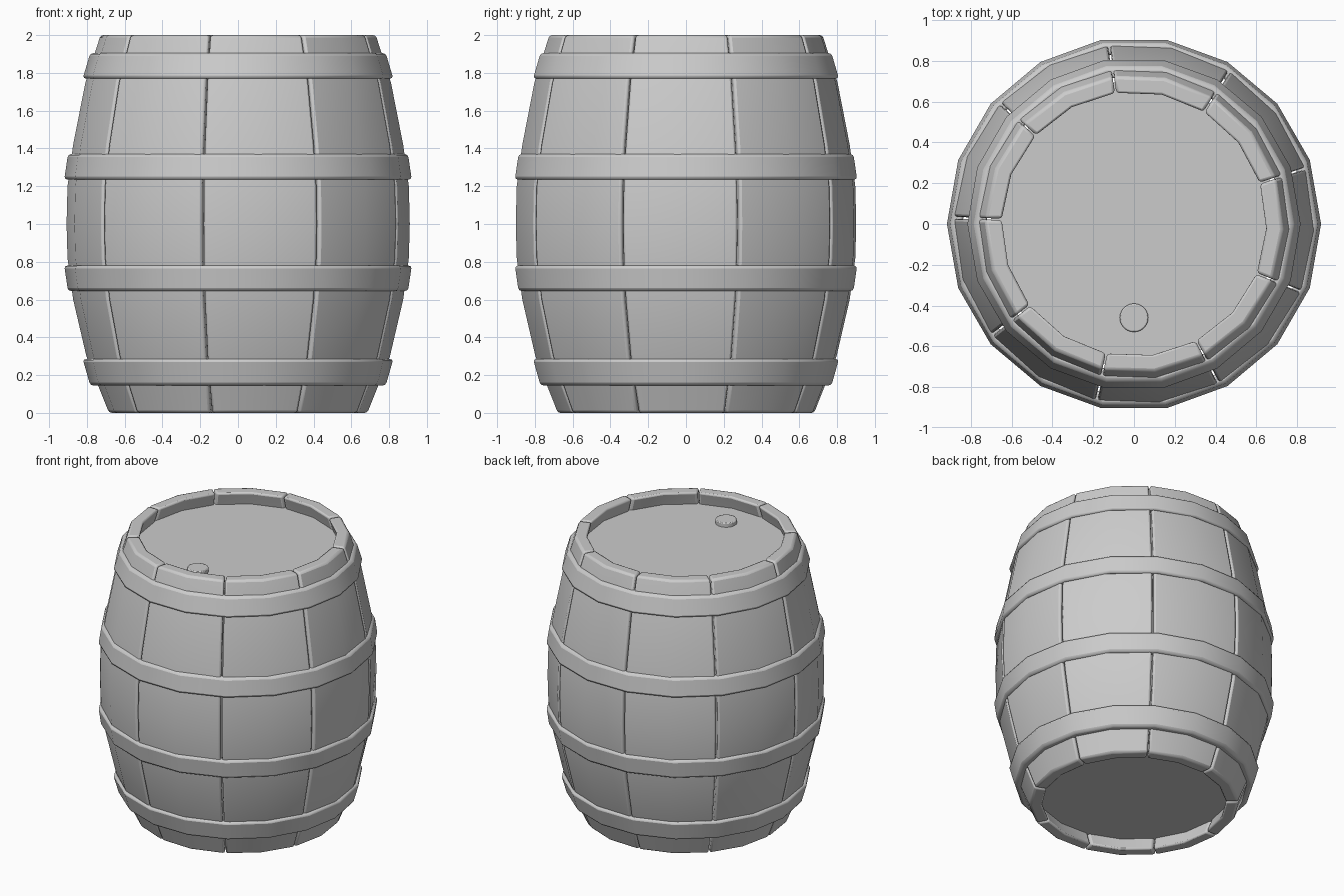
import bpy, bmesh
from math import sin, cos, radians, tau

cube = bpy.data.objects.get("Cube")
if cube:
    bpy.data.objects.remove(cube, do_unlink=True)

grey = bpy.data.materials.new("plain grey")
grey.use_nodes = True
COLOUR = (0.6, 0.6, 0.6, 1)
grey.diffuse_color = COLOUR
grey.node_tree.nodes["Principled BSDF"].inputs["Base Color"].default_value = COLOUR


def polar(r, angle, z):
    return (r * cos(angle), r * sin(angle), z)


def sweep(name, section, angles, closed, bevel):
    """Sweep a closed (radius, z) section around the upright axis."""
    bm = bmesh.new()
    loops = [[bm.verts.new(polar(r, a, z)) for r, z in section] for a in angles]
    pairs = list(zip(loops, loops[1:]))
    if closed:
        pairs.append((loops[-1], loops[0]))
    n = len(section)
    for a, b in pairs:
        for i in range(n):
            j = (i + 1) % n
            bm.faces.new((a[i], b[i], b[j], a[j]))
    if not closed:
        # each end is closed with a strip of quads between outer and inner wall
        for loop in (loops[0], loops[-1]):
            for i in range(n // 2 - 1):
                bm.faces.new((loop[i], loop[i + 1], loop[n - 2 - i], loop[n - 1 - i]))
    bmesh.ops.recalc_face_normals(bm, faces=bm.faces)
    return finish(name, bm, bevel)


def finish(name, bm, bevel):
    mesh = bpy.data.meshes.new(name)
    bm.to_mesh(mesh)
    bm.free()
    mesh.materials.append(grey)
    obj = bpy.data.objects.new(name, mesh)
    bpy.context.collection.objects.link(obj)
    bpy.ops.object.select_all(action='DESELECT')
    obj.select_set(True)
    bpy.context.view_layer.objects.active = obj
    bpy.ops.object.shade_smooth_by_angle(angle=radians(35))
    if bevel:
        mod = obj.modifiers.new("rounded edges", 'BEVEL')
        mod.width = bevel
        mod.segments = 2
        mod.limit_method = 'ANGLE'
        mod.angle_limit = radians(40)
    return obj


def disc(name, r, z0, z1, sides, y=0, turn=0, bevel=0):
    bm = bmesh.new()
    rings = [[bm.verts.new(polar(r, turn + tau * i / sides, z)) for i in range(sides)]
             for z in (z0, z1)]
    for ring in rings:
        bm.faces.new(ring)
    for i in range(sides):
        j = (i + 1) % sides
        bm.faces.new((rings[0][i], rings[0][j], rings[1][j], rings[1][i]))
    bmesh.ops.translate(bm, verts=bm.verts, vec=(0, y, 0))
    bmesh.ops.recalc_face_normals(bm, faces=bm.faces)
    return finish(name, bm, bevel)


# Bulging staves, each two facets wide with a thin gap beside it
OUTER = [(0.685, 0), (0.745, 0.15), (0.805, 0.3), (0.875, 0.6), (0.905, 0.82),
         (0.91, 1.0), (0.905, 1.2), (0.875, 1.42), (0.81, 1.75), (0.73, 2.0)]
THICK = 0.085
section = OUTER + [(r - THICK, z) for r, z in reversed(OUTER)]
FIRST, GAP = 18, 0.3
for k in range(9):
    start = FIRST + 40 * k
    angles = [radians(a) for a in (start + GAP, start + 20, start + 40 - GAP)]
    sweep(f"stave_{k + 1}", section, angles, False, 0.014)

# Eighteen-sided hoops that follow the slope of the staves
hoops = {
    "lower_end_hoop": (0.145, 0.285, 0.782, 0.822),
    "lower_middle_hoop": (0.645, 0.78, 0.9, 0.92),
    "upper_middle_hoop": (1.235, 1.37, 0.92, 0.9),
    "upper_end_hoop": (1.77, 1.905, 0.822, 0.782),
}
around = [tau * i / 18 for i in range(18)]
for name, (z0, z1, r0, r1) in hoops.items():
    ring = [(r0, z0), (r1, z1), (r1 - 0.06, z1), (r0 - 0.06, z0)]
    sweep(name, ring, around, True, 0.016)

# Recessed heads and the bung
disc("top_head", 0.7, 1.85, 1.905, 18, turn=radians(FIRST))
disc("bottom_head", 0.66, 0.1, 0.155, 18, turn=radians(FIRST))
disc("bung", 0.07, 1.89, 1.935, 24, y=-0.46, bevel=0.006)
